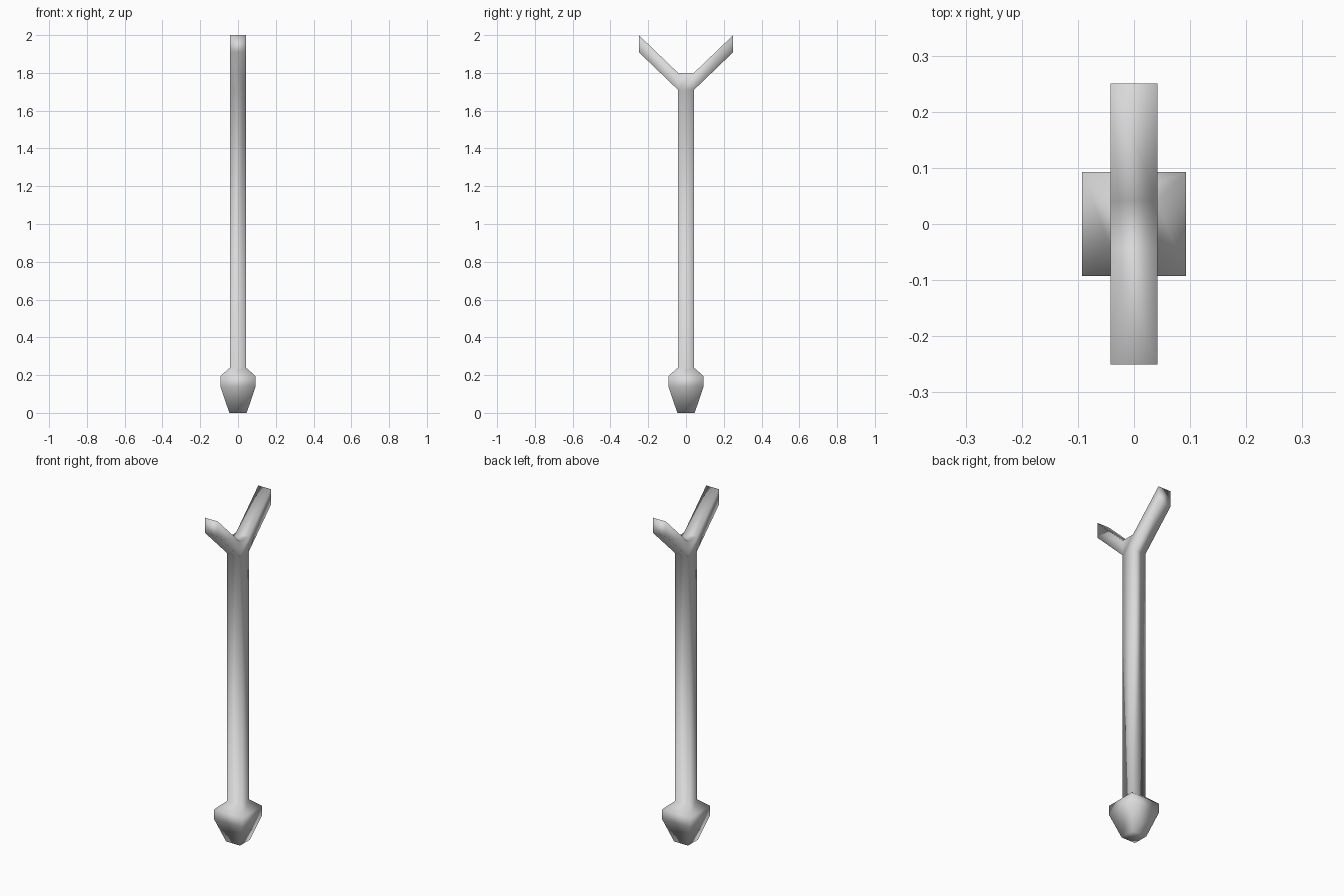
import bpy
import bmesh

cube = bpy.data.objects.get("Cube")
if cube:
    bpy.data.objects.remove(cube, do_unlink=True)

grey = bpy.data.materials.new("light grey")
grey.use_nodes = True
grey.diffuse_color = (0.7, 0.7, 0.7, 1)
grey.node_tree.nodes["Principled BSDF"].inputs["Base Color"].default_value = (0.7, 0.7, 0.7, 1)

bm = bmesh.new()


def square_ring(z, half):
    corners = [(-1, -1), (1, -1), (1, 1), (-1, 1)]
    return [bm.verts.new((half * x, half * y, z)) for x, y in corners]


# Square tip and shaft: height and half width of each ring
profile = [(0, 0.046), (0.14, 0.093), (0.195, 0.093), (0.24, 0.042),
           (1.71, 0.042), (1.8, 0.042)]
rings = [square_ring(z, half) for z, half in profile]
bm.faces.new(rings[0][::-1])
bm.faces.new(rings[-1])
joint_sides = []
for low, high in zip(rings, rings[1:]):
    sides = []
    for i in range(4):
        j = (i + 1) % 4
        sides.append(bm.faces.new((low[i], low[j], high[j], high[i])))
    joint_sides = sides

# Forked arms: pull the two y sides of the top block outward and upward
for face, direction in ((joint_sides[0], -1), (joint_sides[2], 1)):
    arm = bmesh.ops.extrude_discrete_faces(bm, faces=[face])["faces"][0]
    for v in arm.verts:
        v.co.y = direction * 0.25
        v.co.z += 0.2

bmesh.ops.remove_doubles(bm, verts=bm.verts, dist=0.0001)
bmesh.ops.recalc_face_normals(bm, faces=bm.faces)
for f in bm.faces:
    f.smooth = True

mesh = bpy.data.meshes.new("forked_shaft")
bm.to_mesh(mesh)
bm.free()
mesh.materials.append(grey)
shaft = bpy.data.objects.new("forked_shaft", mesh)
bpy.context.collection.objects.link(shaft)
